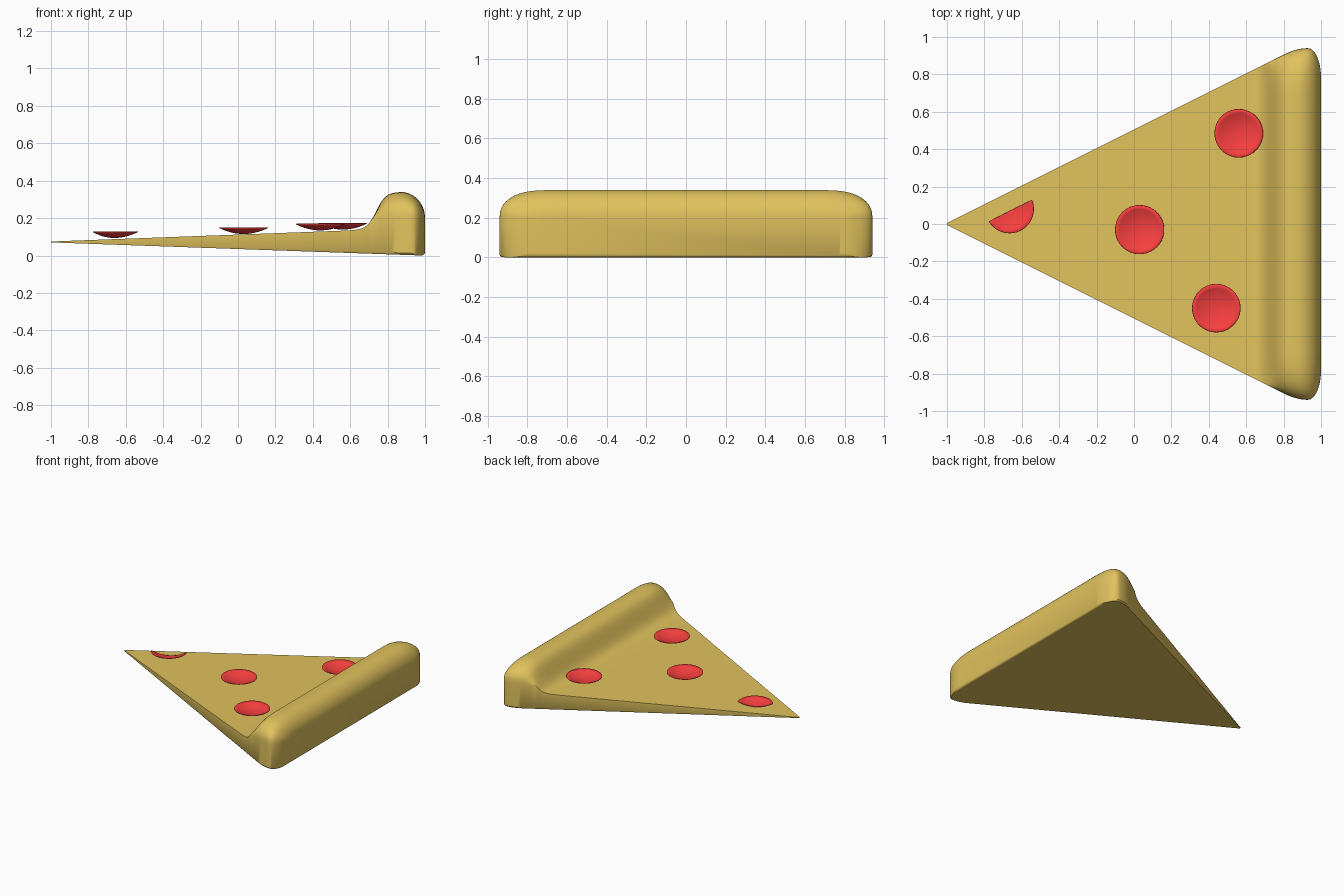
import bpy, bmesh, math
from mathutils import Vector

if "Cube" in bpy.data.objects:
    bpy.data.objects.remove(bpy.data.objects["Cube"])


def finish(name, bm, color, angle):
    bmesh.ops.recalc_face_normals(bm, faces=bm.faces)
    me = bpy.data.meshes.new(name)
    bm.to_mesh(me)
    bm.free()
    mat = bpy.data.materials.new(name + "_colour")
    mat.diffuse_color = color
    mat.use_nodes = True
    mat.node_tree.nodes["Principled BSDF"].inputs["Base Color"].default_value = mat.diffuse_color
    me.materials.append(mat)
    ob = bpy.data.objects.new(name, me)
    bpy.context.collection.objects.link(ob)
    bpy.ops.object.select_all(action='DESELECT')
    bpy.context.view_layer.objects.active = ob
    ob.select_set(True)
    bpy.ops.object.shade_smooth_by_angle(angle=math.radians(angle))
    return ob


GOLD = (0.75, 0.54, 0.11, 1)
RED = (0.95, 0.05, 0.05, 1)


# Slice shape functions
def base(x):
    return 0.075 + 0.037 * (x + 1)


def top(x):
    if x > 0.87:
        return 0.2 + 0.14 * math.sqrt(max(0, 1 - ((x - 0.87) / 0.13) ** 2))
    return base(x) + (0.34 - base(x)) / (1 + math.exp(-(x - 0.74) * 40))


def half_width(x):
    if x > 0.93:
        return 0.78 + 0.16 * math.sqrt(max(0, 1 - ((x - 0.93) / 0.07) ** 2))
    if x > 0.81:
        return 0.94 - 2.083 * (0.93 - x) ** 2
    return 0.005 + 0.5 * (x + 1)


# Slice with raised crust: sections lofted from tip to back
xs = [-1, -0.5, 0, 0.35] + [0.5 + 0.02 * i for i in range(19)]
xs += [0.87 + 0.13 * math.sin(math.pi / 2 * i / 14) for i in range(1, 15)]
N = 48
bm = bmesh.new()
rings = []
for x in xs:
    w, t = half_width(x), top(x)
    low = min(t, 0.2)
    b = 0.07 - 0.0353 * (x + 1) + 0.012 * max(0, (x - 0.98) / 0.02) ** 2
    edge = min(0.01, 0.3 * (t - b))
    ring = []
    for j in range(N + 1):
        v = math.sin(math.pi / 2 * (2 * j / N - 1))
        q = max(0, (abs(v) - 0.74) / 0.26)
        e = max(0, 1 - q ** 2.5) ** 0.4
        ring.append((x, v * w, low + (t - low) * e))
    ring += [(x, w, b + edge), (x, w * 0.99, b), (x, -w * 0.99, b), (x, -w, b + edge)]
    rings.append([bm.verts.new(p) for p in ring])
for a, c in zip(rings, rings[1:]):
    n = len(a)
    for k in range(n):
        bm.faces.new((a[k], a[(k + 1) % n], c[(k + 1) % n], c[k]))
bm.faces.new(rings[0])
bm.faces.new(rings[-1])
finish("pizza_slice", bm, GOLD, 40)


# Pepperoni: shallow cupped discs, the tip one trimmed parallel to the edge
def pepperoni(name, x, y, trimmed=False):
    r, depth, rows, seg = 0.13, 0.032, 6, 40
    rim = base(x) + 0.038
    bm = bmesh.new()
    centre = bm.verts.new((x, y, rim - depth))
    prev = None
    for i in range(1, rows + 1):
        f = i / rows
        ring = [bm.verts.new((x + r * f * math.cos(2 * math.pi * k / seg),
                              y + r * f * math.sin(2 * math.pi * k / seg),
                              rim - depth * (1 - f * f))) for k in range(seg)]
        for k in range(seg):
            m = (k + 1) % seg
            if prev:
                bm.faces.new((prev[k], ring[k], ring[m], prev[m]))
            else:
                bm.faces.new((centre, ring[k], ring[m]))
        prev = ring
    if trimmed:
        bmesh.ops.bisect_plane(bm, geom=bm.verts[:] + bm.edges[:] + bm.faces[:],
                               plane_co=Vector((-0.78, 0.012, 0)),
                               plane_no=Vector((-0.5, 1, 0)), clear_outer=True)
    ob = finish(name, bm, RED, 40)
    mod = ob.modifiers.new("thickness", 'SOLIDIFY')
    mod.thickness = 0.004


pepperoni("pepperoni_back", 0.56, 0.485)
pepperoni("pepperoni_middle", 0.03, -0.03)
pepperoni("pepperoni_front", 0.44, -0.45)
pepperoni("pepperoni_tip", -0.665, 0.08, True)
